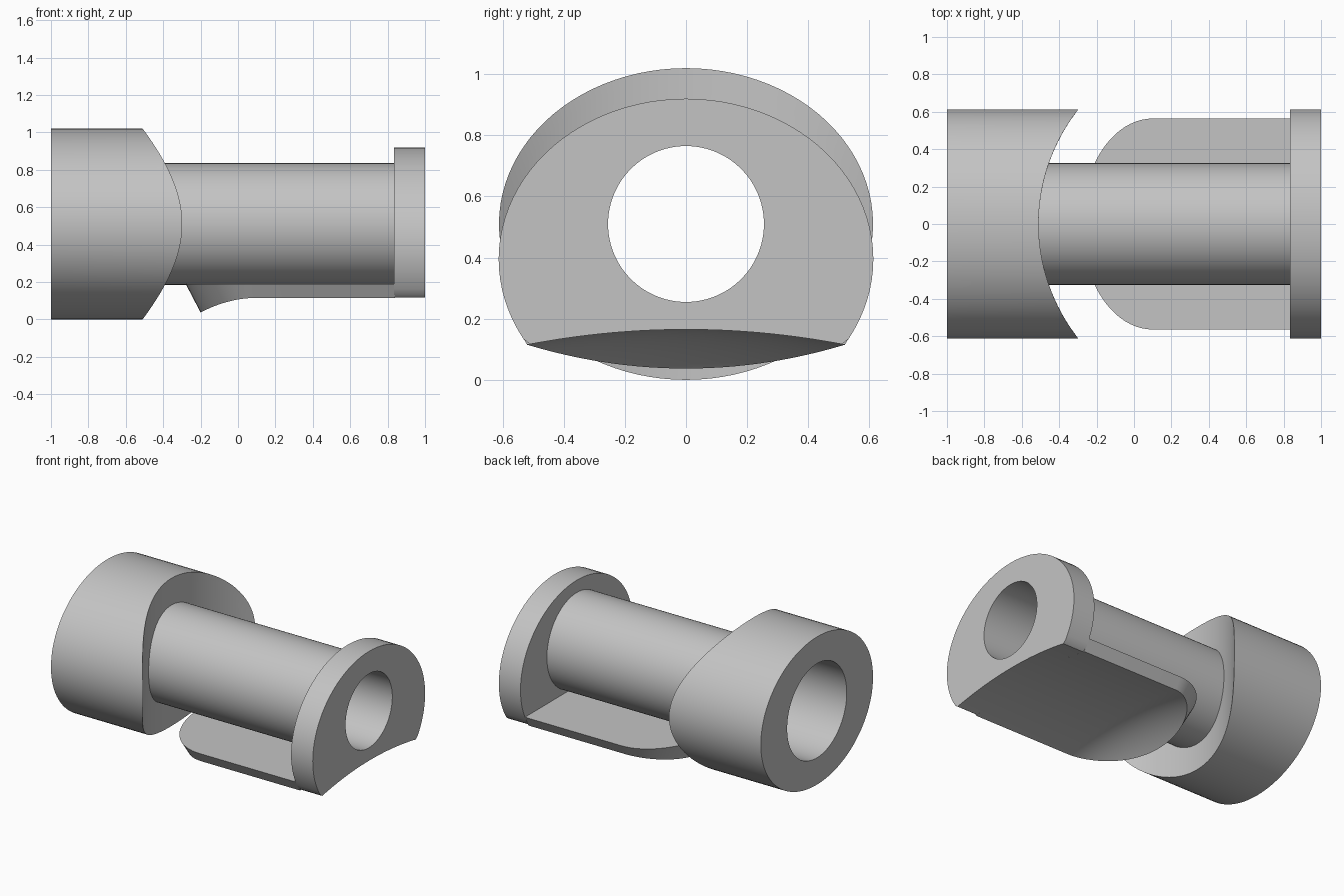
import bpy, bmesh, math

if "Cube" in bpy.data.objects:
    bpy.data.objects.remove(bpy.data.objects["Cube"], do_unlink=True)

grey = bpy.data.materials.new("plain grey")
grey.use_nodes = True
grey.diffuse_color = (0.55, 0.55, 0.55, 1)
grey.node_tree.nodes["Principled BSDF"].inputs["Base Color"].default_value = grey.diffuse_color

N = 96            # sides round the axis
AXIS_Z = 0.51     # height of the bore
TUBE_R, BORE_R = 0.325, 0.255
FLANGE_X = 0.84
FOOT_Y, FOOT_Z, ARCH = 0.52, 0.115, 0.05   # concave underside


def loft(name, rings):
    """Closed skin through rings, last ring joined back to the first."""
    bm = bmesh.new()
    loops = [[bm.verts.new(p) for p in ring] for ring in rings]
    for a, b in zip(loops, loops[1:] + loops[:1]):
        for i in range(len(a)):
            j = (i + 1) % len(a)
            bm.faces.new((a[i], a[j], b[j], b[i]))
    finish(name, bm)


def finish(name, bm):
    bmesh.ops.remove_doubles(bm, verts=bm.verts, dist=1e-5)
    bmesh.ops.recalc_face_normals(bm, faces=bm.faces)
    mesh = bpy.data.meshes.new(name)
    bm.to_mesh(mesh)
    bm.free()
    mesh.materials.append(grey)
    obj = bpy.data.objects.new(name, mesh)
    bpy.context.collection.objects.link(obj)
    bpy.ops.object.select_all(action='DESELECT')
    obj.select_set(True)
    bpy.context.view_layer.objects.active = obj
    bpy.ops.object.shade_smooth_by_angle(angle=math.radians(30))


def ellipse(a, b, zc=AXIS_Z):
    angles = [2 * math.pi * i / N for i in range(N)]
    return [(a * math.cos(t), zc + b * math.sin(t)) for t in angles]


def at_x(profile, x):
    return [(x, y, z) for y, z in profile]


def arch_z(y):
    return FOOT_Z + ARCH * (1 - (y / FOOT_Y) ** 2)


# Oval sleeve, its inner end scooped by an upright cylinder
def scoop(profile):
    return [(0.48 - math.sqrt(0.99 ** 2 - y * y), y, z) for y, z in profile]


outer, socket = ellipse(0.612, 0.51), ellipse(TUBE_R, TUBE_R)
steps = 6
ends = []
for k in range(steps + 1):
    f = k / steps
    ends.append(scoop([(y0 + (y1 - y0) * f, z0 + (z1 - z0) * f)
                       for (y0, z0), (y1, z1) in zip(outer, socket)]))
loft("sleeve", [at_x(socket, -1), at_x(outer, -1)] + ends)

# Straight tube
bore = ellipse(BORE_R, BORE_R)
loft("tube", [at_x(bore, -0.51), at_x(socket, -0.51),
              at_x(socket, 0.9), at_x(bore, 0.9)])

# End flange, oval with an arched foot
rim = [(y, max(z, arch_z(y)) if z < 0.3 and abs(y) < FOOT_Y else z)
       for y, z in ellipse(0.613, 0.525, 0.395)]
loft("flange", [at_x(bore, FLANGE_X - 0.005), at_x(rim, FLANGE_X - 0.005),
                at_x(rim, 1), at_x(bore, 1)])

# Tongue: flat top, arched underside that flares down to a rounded tip
TOP_Z, BEND_X = 0.19, 0.10
COLS, ROWS = 20, 20
bm = bmesh.new()
grids = ([], [])
stations = [(FLANGE_X, 0)] + [(BEND_X, math.pi / 2 * k / ROWS) for k in range(ROWS + 1)]
for x, t in stations:
    u, w = math.sin(t), math.cos(t)
    low, high = [], []
    for c in range(COLS + 1):
        v = 2 * c / COLS - 1
        y = v * w * FOOT_Y
        low.append(bm.verts.new((x - 0.30 * u, y, arch_z(y) - 0.128 * u * u)))
        high.append(bm.verts.new((x - 0.38 * u, v * w * 0.564, TOP_Z)))
    grids[0].append(low)
    grids[1].append(high)
# weld the pinched tip into single points
bottom, top = grids
for grid in grids:
    for vert in grid[-1][1:]:
        bm.verts.remove(vert)
    grid[-1] = [grid[-1][0]] * (COLS + 1)


def face(*verts):
    unique = list(dict.fromkeys(verts))
    if len(unique) > 2:
        bm.faces.new(unique)


for r in range(len(stations) - 1):
    for grid in grids:
        for c in range(COLS):
            face(grid[r][c], grid[r][c + 1], grid[r + 1][c + 1], grid[r + 1][c])
    for c in (0, COLS):
        face(bottom[r][c], bottom[r + 1][c], top[r + 1][c], top[r][c])
for c in range(COLS):
    face(bottom[0][c], bottom[0][c + 1], top[0][c + 1], top[0][c])
finish("tongue", bm)
